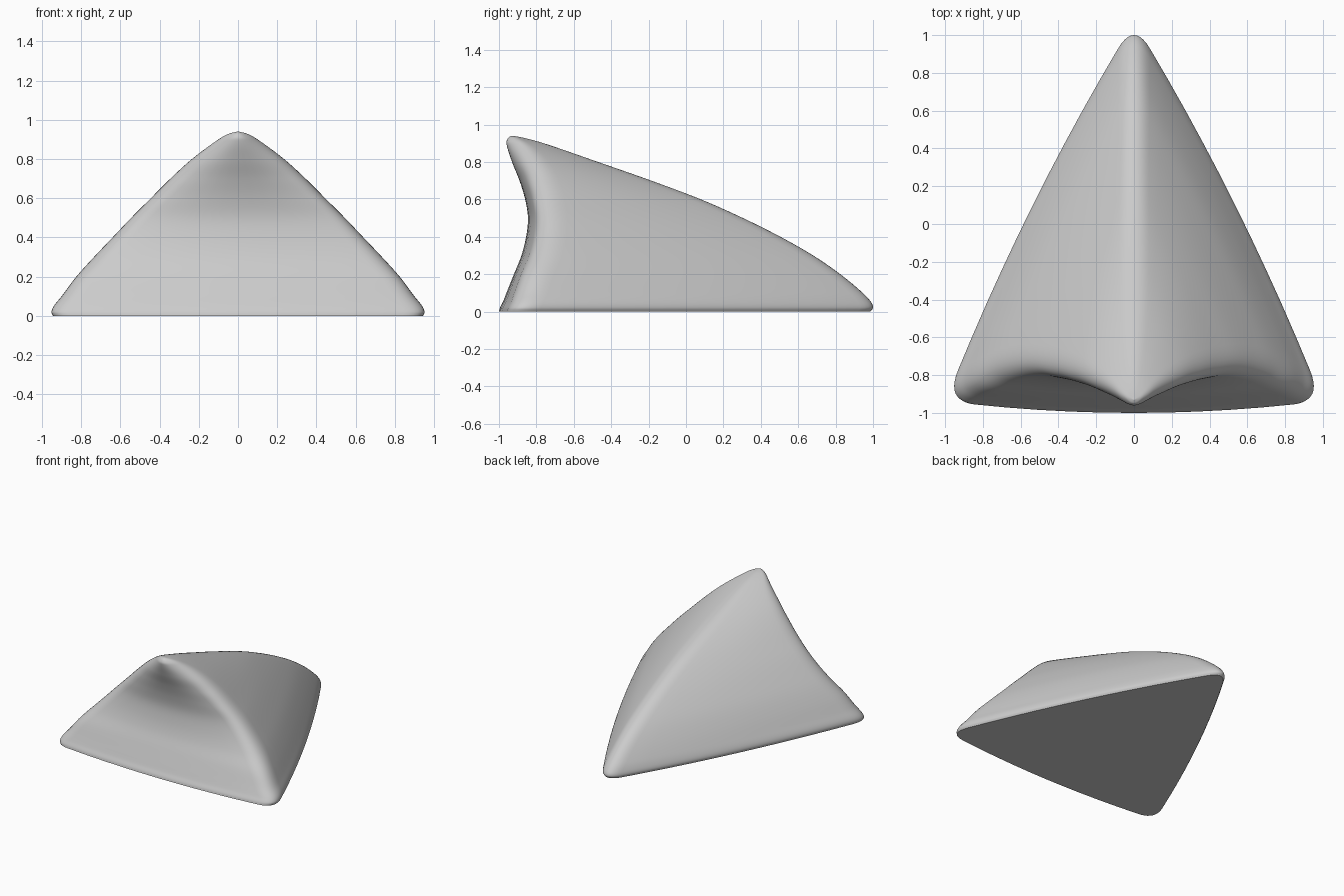
import bpy
import bmesh
import math
from mathutils import Vector

cube = bpy.data.objects.get("Cube")
if cube:
    bpy.data.objects.remove(cube, do_unlink=True)

# Height, half width, back end, front end, corner offset, corner rounding
SECTIONS = [
    (0, .945, .985, -1, .05, .15),
    (.02, .952, 1, -.995, .05, .15),
    (.05, .94, .99, -.98, .05, .15),
    (.1, .9, .945, -.96, .05, .16),
    (.2, .825, .825, -.92, .05, .17),
    (.3, .735, .68, -.88, .06, .19),
    (.4, .64, .505, -.855, .07, .21),
    (.5, .545, .305, -.845, .08, .24),
    (.6, .445, .08, -.86, .1, .29),
    (.7, .345, -.185, -.89, .15, .36),
    (.8, .235, -.47, -.93, .25, .45),
    (.9, .1, -.76, -.96, .4, .55),
    (.93, .045, -.87, -.95, .45, .6),
    (.94, .004, -.925, -.933, .5, .6),
]
RINGS = 90
ARC_STEPS = 10


def slope(i, k):
    a, b = SECTIONS[max(i - 1, 0)], SECTIONS[min(i + 1, len(SECTIONS) - 1)]
    return (b[k] - a[k]) / (b[0] - a[0])


def section_at(z):
    """Smoothly interpolate the section table at one height."""
    i = max(j for j in range(len(SECTIONS) - 1) if SECTIONS[j][0] <= z)
    a, b = SECTIONS[i], SECTIONS[i + 1]
    h = b[0] - a[0]
    t = (z - a[0]) / h
    s = t * t * (3 - 2 * t)
    return [a[k] + (b[k] - a[k]) * s
            + h * t * (1 - t) * ((1 - t) * slope(i, k) - t * slope(i + 1, k))
            for k in range(1, len(a))]


def outline(width, back, front, offset, rounding):
    """Rounded triangle with slightly bowed sides, fitted to its extents."""
    rear, side, nose = Vector((0, 1)), Vector((1, offset)), Vector((0, 0))
    bulge = (rear + side) / 2 + Vector((.06, .03))
    flip = lambda p: Vector((-p.x, p.y))
    corners = [rear, bulge, side, nose, flip(side), flip(bulge)]
    cuts = [rounding, 1 - rounding] * 3
    points = []
    for i, p in enumerate(corners):
        start = p.lerp(corners[i - 1], cuts[i])
        end = p.lerp(corners[(i + 1) % len(corners)], cuts[i])
        for j in range(ARC_STEPS):
            t = j / ARC_STEPS
            points.append(start.lerp(p, t).lerp(p.lerp(end, t), t))
    wide = max(p.x for p in points)
    low, high = min(p.y for p in points), max(p.y for p in points)
    return [(p.x / wide * width,
             front + (p.y - low) / (high - low) * (back - front))
            for p in points]


# Loft the wedge from stacked outlines, closer together near base and tip
bm = bmesh.new()
top = SECTIONS[-1][0]
rings = []
for r in range(RINGS):
    z = top * (1 - math.cos(math.pi * r / (RINGS - 1))) / 2
    rings.append([bm.verts.new((x, y, z)) for x, y in outline(*section_at(min(z, top)))])
for lower, upper in zip(rings, rings[1:]):
    for i in range(len(lower)):
        n = (i + 1) % len(lower)
        bm.faces.new((lower[i], lower[n], upper[n], upper[i]))
base = bm.faces.new(rings[0])
bm.faces.new(rings[-1])
bmesh.ops.recalc_face_normals(bm, faces=bm.faces)

# Smooth body with a crisp edge around the flat underside
for face in bm.faces:
    face.smooth = face is not base
for edge in base.edges:
    edge.smooth = False
mesh = bpy.data.meshes.new("wedge_body")
bm.to_mesh(mesh)
bm.free()
body = bpy.data.objects.new("wedge_body", mesh)
bpy.context.collection.objects.link(body)

# Plain grey surface
grey = bpy.data.materials.new("light_grey")
grey.use_nodes = True
grey.diffuse_color = (.6, .6, .6, 1)
grey.node_tree.nodes["Principled BSDF"].inputs["Base Color"].default_value = (.6, .6, .6, 1)
mesh.materials.append(grey)
